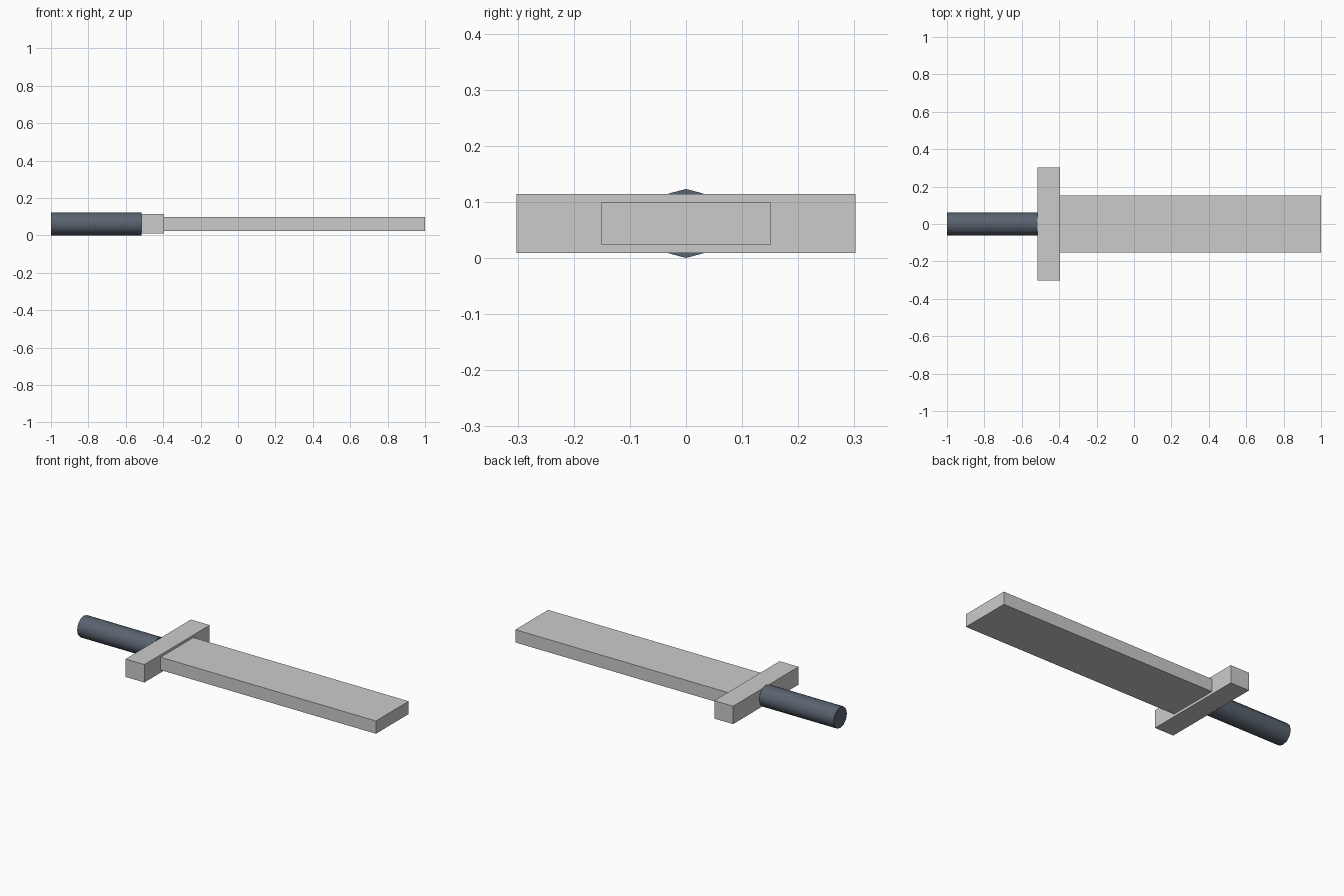
import bpy, math

if "Cube" in bpy.data.objects:
    bpy.data.objects.remove(bpy.data.objects["Cube"])

CENTRE_Z = 0.0615


def box(name, x0, x1, width, height):
    bpy.ops.mesh.primitive_cube_add(size=1, location=((x0 + x1) / 2, 0, CENTRE_Z))
    ob = bpy.context.object
    ob.name = name
    ob.scale = (x1 - x0, width, height)
    bpy.ops.object.transform_apply(location=False, rotation=False, scale=True)
    return ob


# Flat blade and crossguard
box("blade", -0.395, 1.0, 0.303, 0.075)
box("crossguard", -0.517, -0.395, 0.605, 0.105)

# Round grip along x, a corner pointing straight up
bpy.ops.mesh.primitive_cylinder_add(vertices=12, radius=CENTRE_Z, depth=0.485,
                                    location=(-0.7575, 0, CENTRE_Z),
                                    rotation=(0, math.pi / 2, 0))
grip = bpy.context.object
grip.name = "grip"
bpy.ops.object.shade_smooth_by_angle(angle=math.radians(40))

# Dark grip colour
dark = bpy.data.materials.new("dark_grip")
dark.diffuse_color = (0.1, 0.125, 0.16, 1)
dark.use_nodes = True
dark.node_tree.nodes["Principled BSDF"].inputs["Base Color"].default_value = dark.diffuse_color
grip.data.materials.append(dark)
